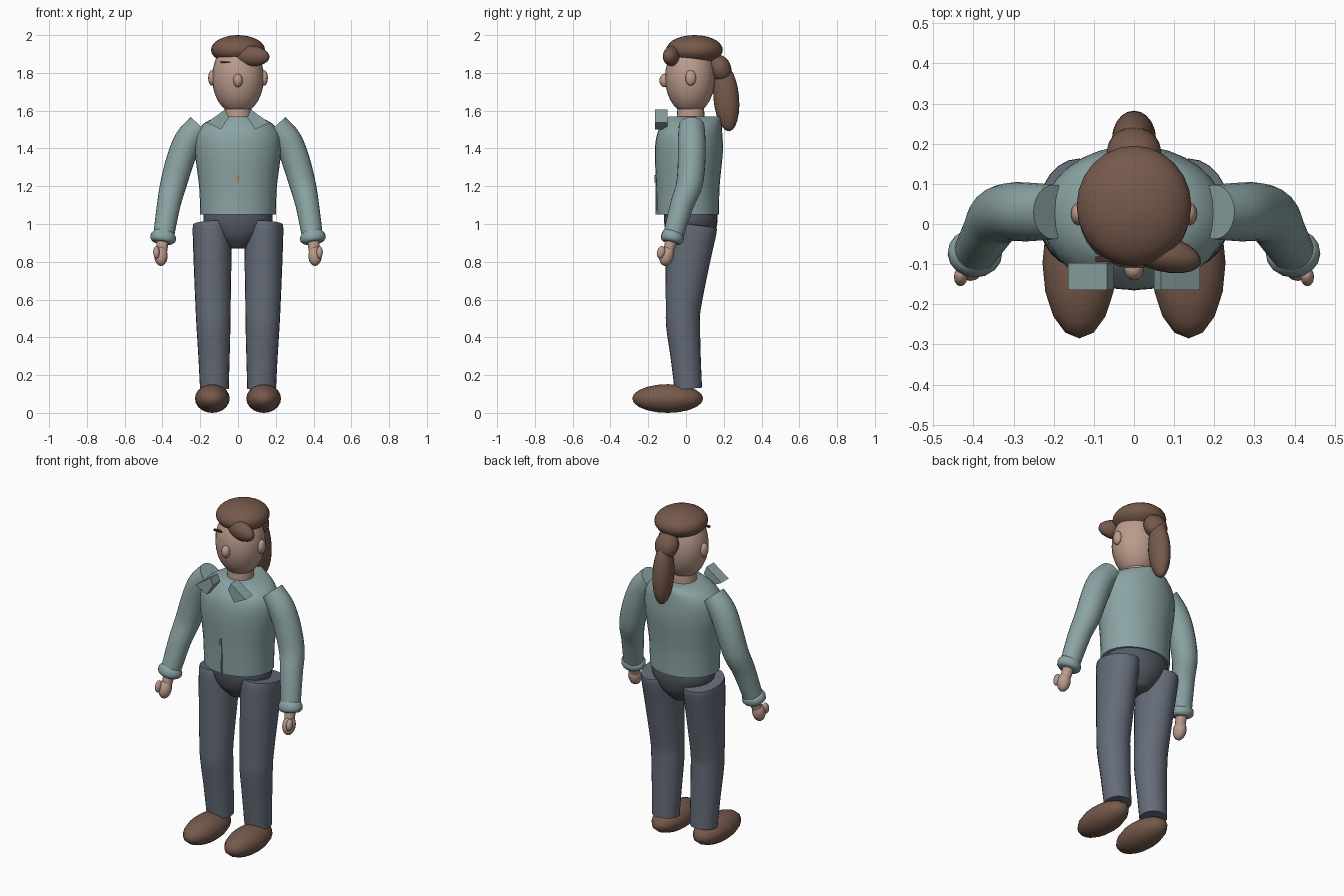
import bpy, bmesh, math
from mathutils import Vector, Matrix, Euler

cube = bpy.data.objects.get("Cube")
if cube:
    bpy.data.objects.remove(cube)


def material(name, rgb):
    m = bpy.data.materials.new(name)
    m.use_nodes = True
    m.diffuse_color = (*rgb, 1)
    m.node_tree.nodes["Principled BSDF"].inputs["Base Color"].default_value = (*rgb, 1)
    return m


SKIN = material("skin", (0.50, 0.33, 0.26))
SHIRT = material("shirt_teal", (0.26, 0.37, 0.37))
TROUSERS = material("trouser_grey", (0.13, 0.15, 0.19))
HIPS = material("hip_grey", (0.09, 0.10, 0.125))
BROWN = material("brown", (0.18, 0.10, 0.07))
DARK = material("brow_brown", (0.06, 0.03, 0.02))
RUST = material("button_rust", (0.45, 0.18, 0.08))


def finish(name, bm, mat, angle=50):
    bmesh.ops.recalc_face_normals(bm, faces=bm.faces)
    mesh = bpy.data.meshes.new(name)
    bm.to_mesh(mesh)
    bm.free()
    mesh.materials.append(mat)
    ob = bpy.data.objects.new(name, mesh)
    bpy.context.collection.objects.link(ob)
    bpy.ops.object.select_all(action="DESELECT")
    ob.select_set(True)
    bpy.context.view_layer.objects.active = ob
    bpy.ops.object.shade_smooth_by_angle(angle=math.radians(angle))
    return ob


def ball(name, mat, centre, size, turn=(0, 0, 0), segs=20):
    bm = bmesh.new()
    rot = Euler([math.radians(a) for a in turn])
    bmesh.ops.create_uvsphere(bm, u_segments=segs, v_segments=segs // 2 + 2, radius=1,
                              matrix=Matrix.LocRotScale(Vector(centre), rot, Vector(size)))
    return finish(name, bm, mat)


def box(name, mat, centre, size):
    bm = bmesh.new()
    bmesh.ops.create_cube(bm, size=1, matrix=Matrix.LocRotScale(Vector(centre), None, Vector(size)))
    return finish(name, bm, mat, 30)


def spline(keys, steps):
    """Catmull-Rom through rows of (x, y, z, radius x, radius y)."""
    def mix(a, b, c, d, t):
        return 0.5 * (2 * b + (c - a) * t + (2 * a - 5 * b + 4 * c - d) * t ** 2
                      + (3 * b - a - 3 * c + d) * t ** 3)
    rows, last = [], len(keys) - 1
    for i in range(last):
        four = [keys[max(0, min(last, i + k))] for k in (-1, 0, 1, 2)]
        rows += [[mix(*v, s / steps) for v in zip(*four)] for s in range(steps)]
    return rows + [list(keys[-1])]


def loft(name, mat, keys, follow=False, steps=4, segs=24):
    """Capped elliptical rings, level or square to the path."""
    rows = spline(keys, steps)
    bm = bmesh.new()
    rings = []
    for i, row in enumerate(rows):
        centre = Vector(row[:3])
        a, b = Vector((1, 0, 0)), Vector((0, 1, 0))
        if follow:
            t = Vector(rows[min(i + 1, len(rows) - 1)][:3]) - Vector(rows[max(i - 1, 0)][:3])
            t.normalize()
            b = (b - t * b.dot(t)).normalized()
            a = b.cross(t)
        rings.append([bm.verts.new(centre + a * row[3] * math.cos(w) + b * row[4] * math.sin(w))
                      for w in (2 * math.pi * k / segs for k in range(segs))])
    for lo, hi in zip(rings, rings[1:]):
        for k in range(segs):
            n = (k + 1) % segs
            bm.faces.new((lo[k], lo[n], hi[n], hi[k]))
    bm.faces.new(rings[0])
    bm.faces.new(rings[-1])
    return finish(name, bm, mat)


# Head and face
ball("head", SKIN, (0, 0.022, 1.775), (0.137, 0.133, 0.195), segs=24)
ball("nose", SKIN, (0, -0.113, 1.76), (0.025, 0.028, 0.036), segs=12)
loft("neck", SKIN, [(0, 0.025, 1.52, 0.075, 0.075), (0, 0.025, 1.63, 0.07, 0.07)], steps=1)

# Hair
ball("hair_cap", BROWN, (0, 0.045, 1.922), (0.143, 0.15, 0.078), segs=24)
ball("fringe", BROWN, (0.07, -0.073, 1.89), (0.1, 0.045, 0.054), (0, 4, -14))
ball("ponytail_tie", BROWN, (0, 0.18, 1.825), (0.068, 0.058, 0.075), (25, 0, 0))
ball("ponytail", BROWN, (0, 0.213, 1.668), (0.055, 0.068, 0.178), (5, 0, 0))

# Shirt
loft("shirt_body", SHIRT, [
    (0, 0.01, 1.05, 0.2, 0.165),
    (0, 0.01, 1.2, 0.206, 0.168),
    (0, 0.015, 1.38, 0.228, 0.18),
    (0, 0.02, 1.48, 0.222, 0.172),
    (0, 0.035, 1.54, 0.17, 0.152),
    (0, 0.045, 1.568, 0.095, 0.138)], segs=32)
box("shirt_placket", SHIRT, (0, -0.157, 1.135), (0.012, 0.009, 0.17))
box("shirt_button", RUST, (0, -0.162, 1.24), (0.008, 0.008, 0.04))

# Trouser seat
loft("trouser_seat", HIPS, [
    (0, 0.025, 1.06, 0.18, 0.14),
    (0, 0.025, 1.0, 0.18, 0.14),
    (0, 0.025, 0.93, 0.125, 0.12),
    (0, 0.025, 0.87, 0.055, 0.07)])

for side, s in (("left", 1), ("right", -1)):
    def flip(keys):
        return [(s * k[0], *k[1:]) for k in keys]

    ball(side + "_ear", SKIN, (s * 0.138, 0.025, 1.773), (0.02, 0.029, 0.041), segs=12)
    box(side + "_eyebrow", DARK, (s * 0.068, -0.088, 1.856), (0.055, 0.014, 0.009))

    # Collar flap: a thick wedge standing off the chest
    bm = bmesh.new()
    outline = [(0.05, 1.565), (0.067, 1.607), (0.165, 1.537), (0.09, 1.5)]
    flap = bm.faces.new([bm.verts.new((s * x, -0.165, z)) for x, z in outline])
    grown = bmesh.ops.extrude_face_region(bm, geom=[flap])["geom"]
    bmesh.ops.translate(bm, vec=(0, 0.068, 0),
                        verts=[v for v in grown if isinstance(v, bmesh.types.BMVert)])
    bm.faces.ensure_lookup_table()
    finish(side + "_collar", bm, SHIRT, 30)

    # Sleeve, cuff and hand
    loft(side + "_sleeve", SHIRT, flip([
        (0.2, 0.03, 1.52, 0.068, 0.068),
        (0.262, 0.03, 1.445, 0.074, 0.073),
        (0.305, 0.03, 1.34, 0.074, 0.073),
        (0.342, 0.018, 1.21, 0.07, 0.07),
        (0.367, -0.022, 1.1, 0.062, 0.062),
        (0.395, -0.07, 0.93, 0.055, 0.053)]), follow=True)
    loft(side + "_cuff", SHIRT, flip([
        (0.391, -0.064, 0.955, 0.054, 0.052),
        (0.394, -0.069, 0.94, 0.067, 0.06),
        (0.398, -0.075, 0.915, 0.067, 0.06),
        (0.4, -0.078, 0.902, 0.052, 0.05)]), follow=True, steps=2, segs=16)
    loft(side + "_wrist", SKIN, flip([
        (0.398, -0.075, 0.92, 0.032, 0.032),
        (0.404, -0.095, 0.85, 0.028, 0.028)]), follow=True, steps=1, segs=16)
    ball(side + "_hand", SKIN, (s * 0.408, -0.103, 0.832), (0.036, 0.038, 0.055), (-15, 0, 0), 14)
    ball(side + "_thumb", SKIN, (s * 0.432, -0.132, 0.85), (0.017, 0.022, 0.034), (-15, 0, 0), 12)

    # Leg and shoe
    loft(side + "_trouser_leg", TROUSERS, flip([
        (0.138, 0.031, 1.0, 0.1, 0.132),
        (0.137, 0.026, 0.96, 0.103, 0.135),
        (0.135, 0.008, 0.8, 0.1, 0.118),
        (0.132, -0.014, 0.56, 0.093, 0.093),
        (0.13, -0.015, 0.46, 0.09, 0.09),
        (0.127, -0.002, 0.3, 0.083, 0.08),
        (0.125, 0.012, 0.128, 0.076, 0.073)]), follow=True)
    ball(side + "_shoe", BROWN, (s * 0.136, -0.097, 0.076), (0.092, 0.188, 0.076), segs=16)
